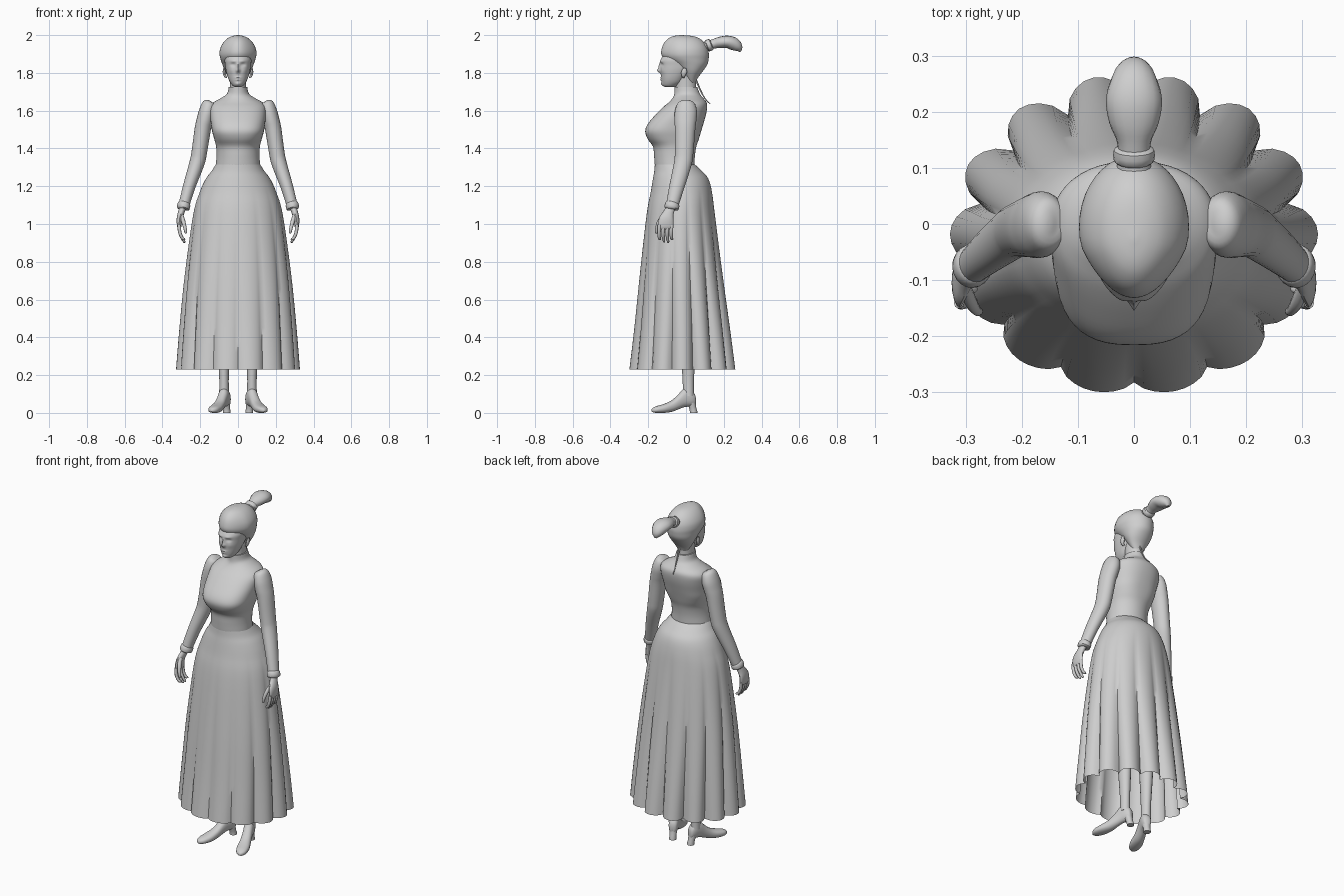
import bpy, bmesh, math
from mathutils import Vector, Matrix

grey = bpy.data.materials.new("plain grey")
grey.diffuse_color = (0.62, 0.62, 0.62, 1)


def loft(name, rings, caps=True, mirror=False, angle=40):
    """Skin a list of equal-length point rings."""
    bm = bmesh.new()
    vs = [[bm.verts.new(p) for p in r] for r in rings]
    k = len(vs[0])
    for a, b in zip(vs, vs[1:]):
        for i in range(k):
            j = (i + 1) % k
            bm.faces.new((a[i], a[j], b[j], b[i]))
    if caps:
        bm.faces.new(vs[0])
        bm.faces.new(vs[-1])
    bmesh.ops.recalc_face_normals(bm, faces=bm.faces)
    me = bpy.data.meshes.new(name)
    bm.to_mesh(me)
    bm.free()
    me.materials.append(grey)
    ob = bpy.data.objects.new(name, me)
    bpy.context.collection.objects.link(ob)
    bpy.ops.object.select_all(action='DESELECT')
    ob.select_set(True)
    bpy.context.view_layer.objects.active = ob
    bpy.ops.object.shade_smooth_by_angle(angle=math.radians(angle))
    if mirror:
        ob.modifiers.new("mirror", 'MIRROR').use_mirror_merge = False
    return ob


def spline(rows, m):
    """Subdivide rows of numbers with a Catmull-Rom curve."""
    out, n = [], len(rows)
    for i in range(n - 1):
        p0, p1, p2, p3 = (rows[max(i - 1, 0)], rows[i], rows[i + 1], rows[min(i + 2, n - 1)])
        for s in range(m):
            t = s / m
            out.append([0.5 * (2 * b + (c - a) * t + (2 * a - 5 * b + 4 * c - d) * t * t
                               + (3 * b - a - 3 * c + d) * t ** 3)
                        for a, b, c, d in zip(p0, p1, p2, p3)])
    out.append(list(rows[-1]))
    return out


def power(v, p):
    return math.copysign(abs(v) ** p, v)


def body(name, rows, k=40, m=4, tweak=None, caps=True, angle=50):
    """Stacked sections: height, half width, front y, back y, squareness."""
    rings = []
    for z, hw, yf, yb, p in spline(rows, m):
        ring = []
        for i in range(k):
            a = 2 * math.pi * i / k - math.pi / 2
            x = hw * power(math.cos(a), p)
            y = (yf + yb) / 2 + (yb - yf) / 2 * power(math.sin(a), p)
            ring.append(tweak(x, y, z, a) if tweak else (x, y, z))
        rings.append(ring)
    return loft(name, rings, caps, angle=angle)


def tube(name, rows, ref=(0, 1, 0), k=16, m=4, mirror=True):
    """Path with oval section: x, y, z, radius across, radius along ref."""
    pts, rings = spline(rows, m), []
    for i, r in enumerate(pts):
        t = (Vector(pts[min(i + 1, len(pts) - 1)][:3]) - Vector(pts[max(i - 1, 0)][:3])).normalized()
        v = Vector(ref)
        v = (v - t * t.dot(v)).normalized()
        u = v.cross(t)
        ra, rb = max(r[3], .001), max(r[4], .001)
        rings.append([Vector(r[:3]) + u * ra * math.cos(w) + v * rb * math.sin(w)
                      for w in (2 * math.pi * j / k for j in range(k))])
    return loft(name, rings, mirror=mirror)


# Pleated skirt: fourteen folds that fade out towards the hips
def pleat(x, y, z, a):
    fade = min(max((1.2 - z) / 0.97, 0), 1)
    depth = fade * (0.13 + 0.05 * math.sin(a))
    f = 1 - depth * (1 - abs(math.sin(7 * (a + math.pi / 2))) ** 0.7)
    yc = -0.02
    return (x * f, yc + (y - yc) * f, z)


body("skirt", [(.23, .328, -.305, .268, 1), (.45, .31, -.278, .238, 1), (.73, .282, -.248, .198, 1),
               (1.05, .237, -.21, .155, 1), (1.17, .202, -.187, .138, 1), (1.24, .17, -.175, .118, 1),
               (1.28, .14, -.168, .085, 1), (1.315, .118, -.165, .047, 1)],
     k=112, tweak=pleat, caps=False, angle=55)

# Fitted bodice with high collar
body("bodice", [(1.27, .12, -.16, .045, 1), (1.31, .117, -.165, .045, 1), (1.36, .114, -.169, .047, 1),
                (1.41, .116, -.175, .055, .95), (1.45, .126, -.203, .068, .82),
                (1.49, .137, -.216, .08, .76), (1.53, .143, -.202, .092, .8),
                (1.58, .148, -.16, .106, .85), (1.62, .147, -.12, .112, .9),
                (1.645, .128, -.09, .108, .95), (1.668, .088, -.07, .09, 1),
                (1.69, .058, -.062, .073, 1), (1.725, .049, -.061, .06, 1)], k=48)
body("neck", [(1.66, .045, -.055, .055, 1), (1.73, .043, -.055, .052, 1), (1.80, .045, -.06, .055, 1)], k=24)


# Face with nose, brow, eye sockets, lips and chin pushed out of the surface
def features(x, y, z, a):
    if math.sin(a) < 0:
        for cx, cz, sx, sz, amp in ((0, 1.812, .009, .011, .019), (0, 1.835, .007, .018, .010),
                                    (.026, 1.843, .012, .008, -.011), (.026, 1.842, .008, .005, .005),
                                    (.024, 1.862, .016, .006, .005), (0, 1.774, .016, .004, .006),
                                    (0, 1.763, .014, .004, .006), (0, 1.742, .014, .009, .006),
                                    (.035, 1.812, .014, .014, .003)):
            y -= amp * math.exp(-((abs(x) - cx) / sx) ** 2 - ((z - cz) / sz) ** 2)
    return (x, y, z)


body("face", [(1.724, .014, -.105, -.055, 1), (1.732, .028, -.122, -.045, 1), (1.75, .042, -.128, -.02, .95),
              (1.775, .053, -.131, .0, .92), (1.81, .063, -.134, .03, .9), (1.84, .068, -.135, .05, .9),
              (1.87, .071, -.134, .05, .95), (1.90, .065, -.115, .05, 1), (1.93, .05, -.09, .04, 1)],
     k=72, m=6, tweak=features)
tube("ear", [(.060, -.012, 1.775, .004, .005), (.069, -.014, 1.785, .007, .010),
             (.073, -.010, 1.805, .008, .015), (.074, -.006, 1.825, .004, .008)], k=12)

# Swept-up hair, ponytail, its tie and a loose strand
body("hair", [(1.745, .03, .01, .05, 1), (1.775, .05, -.005, .064, 1), (1.81, .070, -.03, .09, 1),
              (1.845, .083, -.07, .113, 1), (1.875, .093, -.115, .12, 1), (1.90, .098, -.131, .121, 1),
              (1.93, .094, -.128, .115, 1), (1.96, .078, -.115, .098, 1), (1.983, .055, -.092, .07, 1),
              (1.995, .03, -.065, .035, 1), (2.0, .004, -.03, -.02, 1)],
     tweak=lambda x, y, z, a: (x * (1 - max(0, -y - .04) * 2.2), y, z))
tube("ponytail", [(0, .07, 1.93, .032, .036), (0, .11, 1.942, .025, .03), (0, .145, 1.953, .025, .03),
                  (0, .18, 1.961, .030, .044), (0, .22, 1.964, .033, .05), (0, .255, 1.952, .034, .042),
                  (0, .278, 1.932, .024, .028), (0, .288, 1.912, .004, .006)], (1, 0, 0), mirror=False)
tube("hair_tie", [(0, .108, 1.941, .022, .026), (0, .113, 1.943, .031, .036),
                  (0, .132, 1.950, .031, .036), (0, .137, 1.952, .022, .026)], (1, 0, 0), m=2, mirror=False)
tube("loose_strand", [(.004, .05, 1.77, .005, .005), (.005, .076, 1.71, .004, .004),
                      (.002, .10, 1.665, .003, .003), (-.004, .128, 1.635, .002, .002)],
     (1, 0, 0), k=6, mirror=False)

# Sleeves with gathered shoulders and cuffs
tube("sleeve", [(.148, 0, 1.652, .006, .008), (.152, 0, 1.642, .033, .042), (.162, 0, 1.60, .043, .058),
                (.175, -.003, 1.55, .044, .058), (.187, -.005, 1.5, .043, .054),
                (.205, -.01, 1.38, .041, .049), (.218, -.017, 1.32, .04, .047),
                (.258, -.048, 1.2, .033, .04), (.286, -.073, 1.10, .029, .033)], k=24)
tube("cuff", [(.283, -.07, 1.112, .028, .031), (.285, -.072, 1.105, .034, .038),
              (.291, -.077, 1.083, .034, .038), (.292, -.078, 1.078, .024, .028)], k=20, m=2)

# Hands
tube("palm", [(.288, -.075, 1.10, .018, .023), (.301, -.092, 1.06, .017, .028),
              (.310, -.104, 1.025, .015, .039), (.311, -.108, .985, .011, .041),
              (.309, -.108, .972, .005, .034)])
for i, tip in enumerate((.915, .902, .900, .915)):
    y = -.140 + .0215 * i
    tube("finger_%d" % (i + 1), [(.312, y, .995, .009, .010), (.308, y - .003, .955, .009, .0095),
                                 (.295, y - .001, .925, .008, .008), (.284, y + .003, tip + .005, .006, .006),
                                 (.281, y + .004, tip, .001, .001)], k=10, m=3)
tube("thumb", [(.302, -.112, 1.05, .011, .013), (.290, -.140, 1.015, .011, .012),
               (.281, -.154, .98, .009, .009), (.276, -.156, .955, .007, .007),
               (.275, -.156, .95, .001, .001)], k=10, m=3)

# Legs and heeled boots with toes turned out
tube("leg", [(.085, 0, .75, .05, .055), (.078, .01, .45, .038, .044), (.075, .012, .25, .028, .034),
             (.074, .012, .17, .025, .030), (.074, .014, .09, .026, .028)])
turn = Matrix.Translation((.074, 0, 0)) @ Matrix.Rotation(math.radians(20), 4, 'Z')
foot = [(.053, .045, .075, .006), (.047, .038, .10, .020), (.025, .034, .125, .027), (-.01, .03, .13, .027),
        (-.04, .02, .10, .027), (-.08, .006, .066, .030), (-.125, 0, .047, .034), (-.165, 0, .036, .029),
        (-.185, .003, .027, .017), (-.193, .008, .018, .004)]
loft("boot", [[turn @ Vector((hw * math.cos(a), y, (zb + zt) / 2 + (zt - zb) / 2 * power(math.sin(a), .8)))
               for a in (math.pi * j / 12 for j in range(24))]
              for y, zb, zt, hw in spline(foot, 3)], mirror=True)
loft("boot_heel", [[turn @ Vector((r * math.cos(a), y + r * math.sin(a), z))
                    for a in (math.pi * j / 8 for j in range(16))]
                   for z, y, r in ((0, .043, .020), (.008, .043, .020), (.025, .038, .019), (.06, .028, .024))],
     mirror=True)
